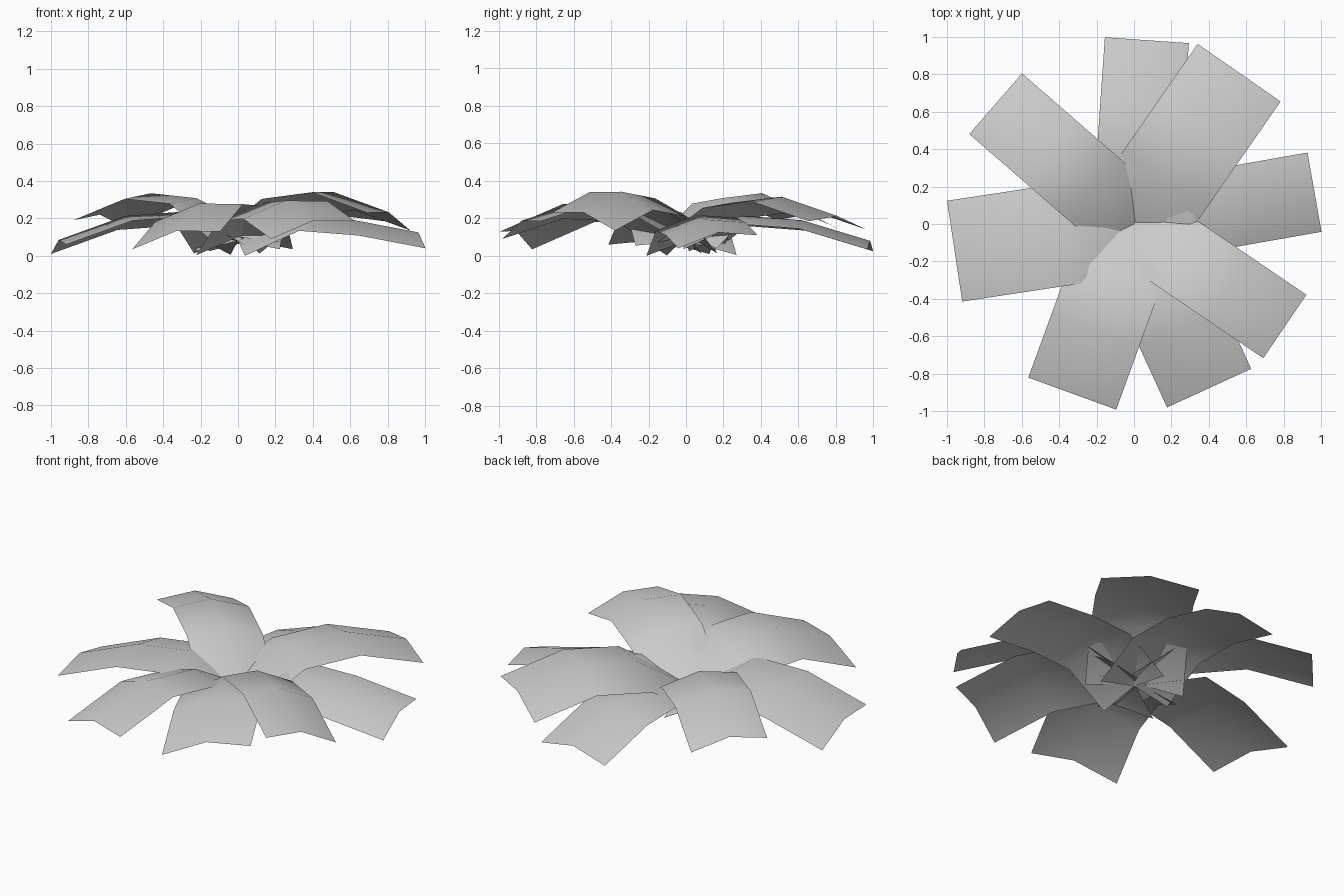
import bpy
import bmesh
from math import radians, cos, sin

if "Cube" in bpy.data.objects:
    bpy.data.objects.remove(bpy.data.objects["Cube"], do_unlink=True)

# Single flat leaf colour
leaf_mat = bpy.data.materials.new("pale_grey")
leaf_mat.use_nodes = True
GREY = (0.6, 0.6, 0.6, 1.0)
leaf_mat.diffuse_color = GREY
leaf_mat.node_tree.nodes["Principled BSDF"].inputs["Base Color"].default_value = GREY

ROWS = (0, 0.3, 0.63, 1)  # fractions of the reach where each card bends
CREASE = 0.05             # how far the midrib stands above the two edges


def make_leaf(name, angle, reach, width, base, left_tip, right_tip, inner, outer):
    """Arched, creased rectangular card growing outward from the centre."""
    a = radians(angle)
    roll = (left_tip - right_tip) / 2
    tip = (left_tip + right_tip) / 2 + CREASE
    bm = bmesh.new()
    rows = []
    for t, lift in zip(ROWS, (0, inner, outer, 0)):
        ridge = base + (tip - base) * t + lift
        row = []
        for side in (-1, 0, 1):
            r, w = reach * t, side * width / 2
            row.append(bm.verts.new((r * cos(a) - w * sin(a),
                                     r * sin(a) + w * cos(a),
                                     max(0, ridge - CREASE * abs(side) + roll * side))))
        rows.append(row)
    for near, far in zip(rows, rows[1:]):
        for i in range(2):
            bm.faces.new((near[i], far[i], far[i + 1], near[i + 1]))
    mesh = bpy.data.meshes.new(name)
    bm.to_mesh(mesh)
    bm.free()
    mesh.materials.append(leaf_mat)
    mesh.shade_smooth()
    leaf = bpy.data.objects.new(name, mesh)
    bpy.context.collection.objects.link(leaf)


# Heading, reach, width, base height, left and right tip heights, inner and outer arch
LEAVES = [
    ("leaf_back", 86, 0.985, 0.45, 0.08, 0.025, 0.035, 0.135, 0.11),
    ("leaf_back_left", 55.2, 0.985, 0.54, 0.1, 0.14, 0.185, 0.15, 0.145),
    ("leaf_left", 10, 0.98, 0.43, 0.08, 0.11, 0.04, 0.125, 0.085),
    ("leaf_front_left", -34.2, 0.975, 0.41, 0.11, 0.135, 0.23, 0.16, 0.155),
    ("leaf_front", -65.4, 0.965, 0.495, 0.1, 0.185, 0.09, 0.155, 0.14),
    ("leaf_front_right", -110, 0.965, 0.5, 0.11, 0.13, 0.035, 0.15, 0.155),
    ("leaf_right", 188.6, 0.97, 0.545, 0.08, 0.06, 0.01, 0.155, 0.13),
    ("leaf_back_right", 139, 0.98, 0.43, 0.11, 0.19, 0.15, 0.165, 0.155),
]
for leaf_spec in LEAVES:
    make_leaf(*leaf_spec)
